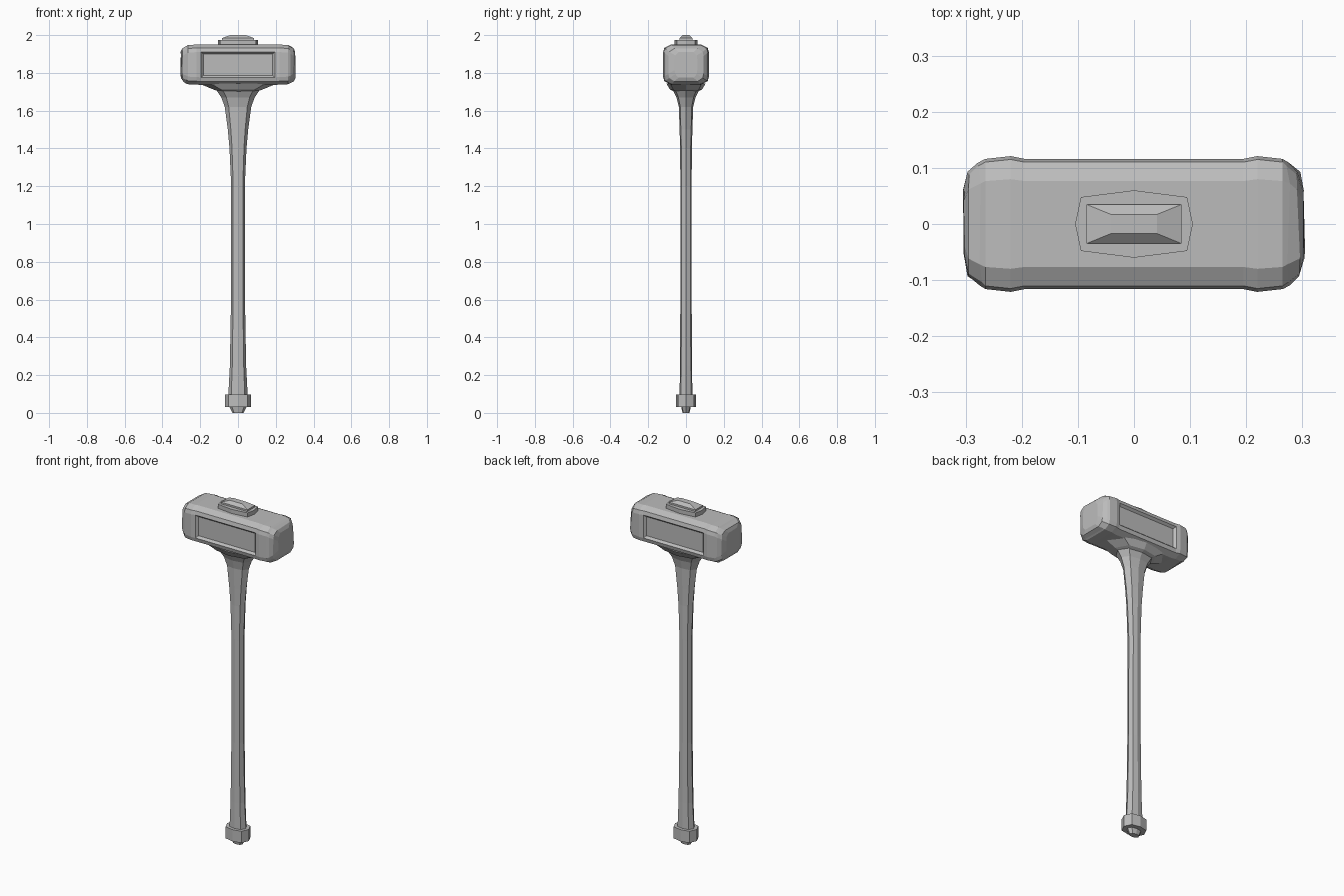
import bpy, bmesh, random
from mathutils import Vector

random.seed(4)
if "Cube" in bpy.data.objects:
    bpy.data.objects.remove(bpy.data.objects["Cube"], do_unlink=True)

grey = bpy.data.materials.new("plain grey")
grey.use_nodes = True
COLOUR = (0.5, 0.5, 0.5, 1)
grey.diffuse_color = COLOUR
grey.node_tree.nodes["Principled BSDF"].inputs["Base Color"].default_value = COLOUR


def loft(name, rings, edit=None):
    """Skin a list of equal-length rings and close both ends."""
    bm = bmesh.new()
    loops = [[bm.verts.new(p) for p in ring] for ring in rings]
    for a, b in zip(loops, loops[1:]):
        for i in range(len(a)):
            j = (i + 1) % len(a)
            bm.faces.new((a[i], a[j], b[j], b[i]))
    bm.faces.new(loops[0][::-1])
    bm.faces.new(loops[-1])
    bmesh.ops.recalc_face_normals(bm, faces=bm.faces)
    if edit:
        edit(bm)
    mesh = bpy.data.meshes.new(name)
    bm.to_mesh(mesh)
    bm.free()
    mesh.materials.append(grey)
    obj = bpy.data.objects.new(name, mesh)
    bpy.context.collection.objects.link(obj)
    return obj


def octagon(a, b, z, u=0.7, v=0.8):
    """Eight-sided section with half widths a, b and corner factors u, v."""
    return [(a * x, b * y, z) for x, y in
            ((1, 0), (u, v), (0, 1), (-u, v), (-1, 0), (-u, -v), (0, -1), (u, -v))]


def rectangle(a, b, z):
    return [(a, b, z), (-a, b, z), (-a, -b, z), (a, -b, z)]


def head_ring(x, hy, low, high, jitter=0):
    """Double-chamfered section of the head at position x."""
    half = [(hy * 0.66, high), (hy * 0.95, high - 0.018), (hy, high - 0.04),
            (hy, low + 0.04), (hy * 0.95, low + 0.018), (hy * 0.66, low)]
    points = half + [(-y, z) for y, z in reversed(half)]
    return [(x + random.uniform(-jitter, jitter), y, z) for y, z in points]


def press_side_panels(bm):
    """Sink a shallow panel into the front and back of the head."""
    for side in (-1, 1):
        panel = [f for f in bm.faces if f.normal.y * side > 0.99
                 and abs(f.calc_center_median().x) < 0.1]
        bmesh.ops.inset_region(bm, faces=panel, thickness=0.016)
        verts = {v for f in panel for v in f.verts}
        bmesh.ops.translate(bm, verts=list(verts), vec=Vector((0, -0.013 * side, 0)))


# Head with worn, rounded striking ends
half_head = [(0.303, 0.06, 1.775, 1.91, 0.002), (0.293, 0.093, 1.755, 1.93, 0.004),
             (0.275, 0.109, 1.745, 1.941, 0.004), (0.265, 0.116, 1.74, 1.947),
             (0.22, 0.121, 1.738, 1.95), (0.195, 0.116, 1.736, 1.95)]
sections = half_head + [(-s[0],) + s[1:] for s in reversed(half_head)]
loft("hammer_head", [head_ring(*s) for s in sections], press_side_panels)

# Swelling under the head around the handle
loft("head_socket", [octagon(0.1, 0.065, 1.702), octagon(0.13, 0.085, 1.712),
                     octagon(0.21, 0.105, 1.745)])

# Handle flaring at both ends
handle = [(0.052, 0.034, 0.08), (0.043, 0.032, 0.25), (0.037, 0.03, 0.6),
          (0.036, 0.03, 1.2), (0.045, 0.031, 1.4), (0.054, 0.034, 1.5),
          (0.07, 0.038, 1.62), (0.088, 0.05, 1.67), (0.115, 0.07, 1.71)]
loft("handle", [octagon(*s) for s in handle])

# Handle end showing above the head, and the wedge driven into it
loft("handle_eye_end", [octagon(0.105, 0.06, z, 0.9, 0.8) for z in (1.94, 1.974)])
loft("wedge", [rectangle(0.085, 0.035, 1.965), rectangle(0.085, 0.035, 1.984),
               rectangle(0.041, 0.017, 2.0)])

# Pommel collar and the stub below it
loft("pommel_collar", [octagon(0.07, 0.052, z, 0.72, 0.8) for z in (0.03, 0.098)])
loft("pommel_stub", [octagon(0.03, 0.018, 0.0), octagon(0.046, 0.026, 0.034)])
